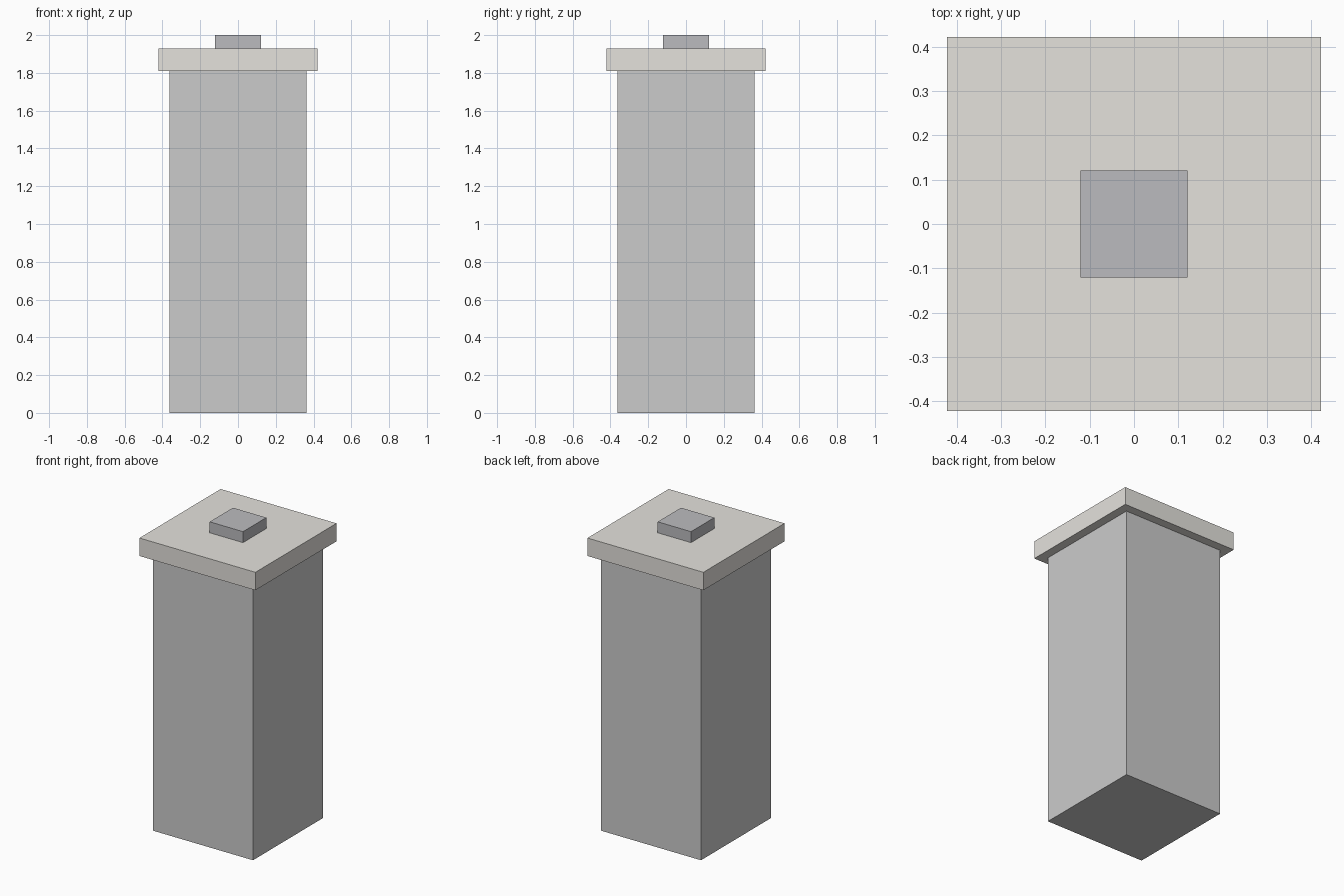
import bpy

if "Cube" in bpy.data.objects:
    bpy.data.objects.remove(bpy.data.objects["Cube"])


def box(name, width, z0, z1, color=None):
    """Square block centred on the z axis, from height z0 to z1."""
    bpy.ops.mesh.primitive_cube_add(size=1, location=(0, 0, (z0 + z1) / 2))
    ob = bpy.context.object
    ob.name = name
    ob.scale = (width, width, z1 - z0)
    bpy.ops.object.transform_apply(location=False, rotation=False, scale=True)
    if color:
        mat = bpy.data.materials.new(name + "_material")
        mat.diffuse_color = (*color, 1)
        mat.use_nodes = True
        mat.node_tree.nodes["Principled BSDF"].inputs["Base Color"].default_value = mat.diffuse_color
        ob.data.materials.append(mat)
    return ob


# Tall square shaft
box("pillar_shaft", 0.727, 0.0, 1.81)
# Overhanging cap slab
box("cap_slab", 0.842, 1.81, 1.928, (0.78, 0.76, 0.72))
# Small block on top
box("top_block", 0.242, 1.928, 2.0, (0.50, 0.50, 0.52))
